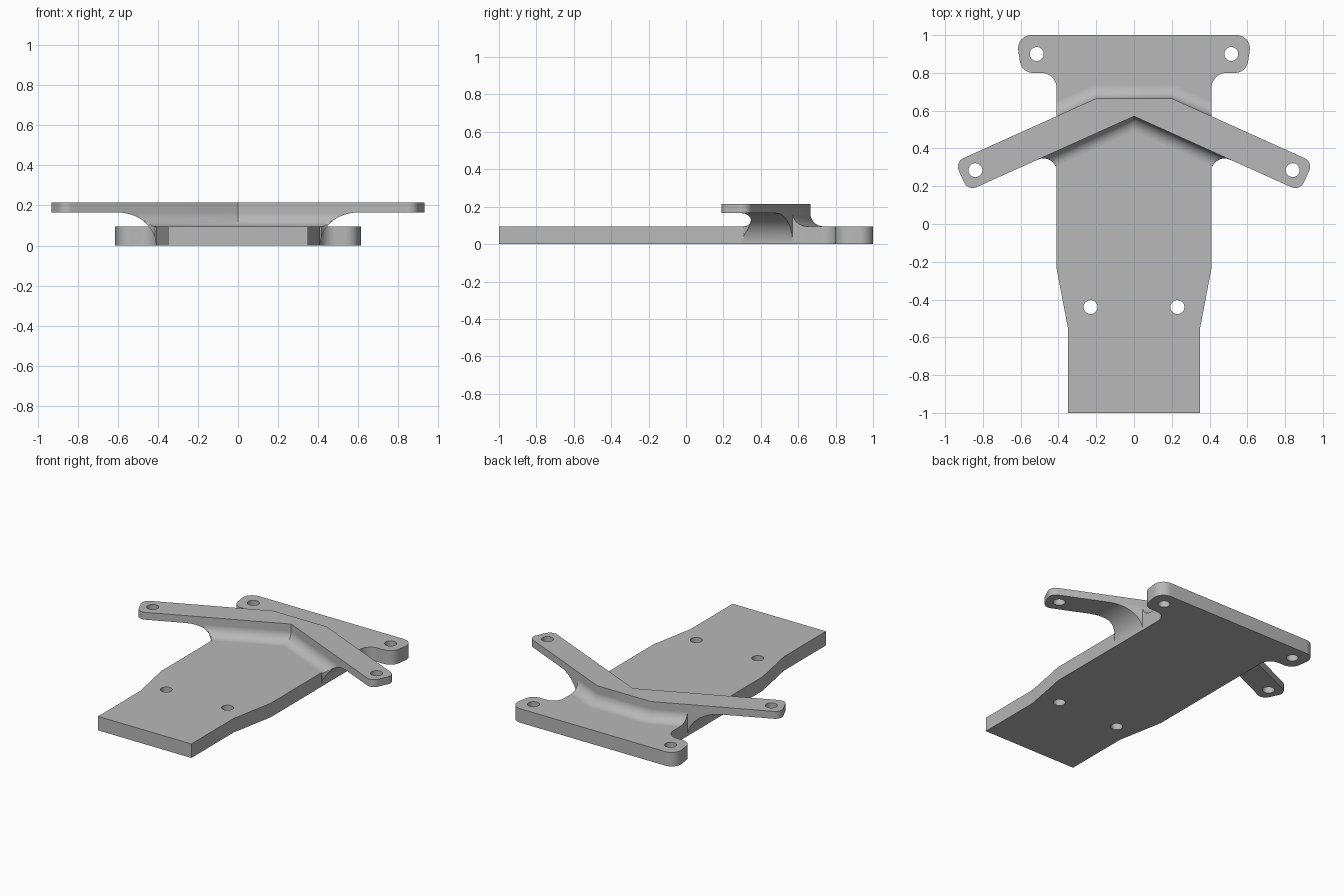
import bpy, bmesh
from math import sin, cos, tan, asin, pi, sqrt, radians
from mathutils import Vector

cube = bpy.data.objects.get("Cube")
if cube:
    bpy.data.objects.remove(cube)

# Main sizes
BASE_TOP, ARM_LOW, ARM_TOP = 0.095, 0.165, 0.215
HALF_W = 0.41            # half width of the base beside the web
SLOPE = 0.45             # sweep of the arms
STRETCH = sqrt(1 + SLOPE ** 2)
FILLET = ARM_LOW - BASE_TOP

grey = bpy.data.materials.new("plain_grey")
grey.use_nodes = True
grey.diffuse_color = (0.48, 0.48, 0.48, 1)
grey.node_tree.nodes["Principled BSDF"].inputs["Base Color"].default_value = grey.diffuse_color


def front_line(x):
    return 0.57 - SLOPE * x


def back_line(x):
    return 0.665 - SLOPE * (x - 0.2)


def finish(bm, name):
    bmesh.ops.remove_doubles(bm, verts=bm.verts, dist=0.00005)
    bmesh.ops.recalc_face_normals(bm, faces=bm.faces)
    mesh = bpy.data.meshes.new(name)
    bm.to_mesh(mesh)
    bm.free()
    mesh.materials.append(grey)
    obj = bpy.data.objects.new(name, mesh)
    bpy.context.collection.objects.link(obj)
    bpy.ops.object.select_all(action='DESELECT')
    obj.select_set(True)
    bpy.context.view_layer.objects.active = obj
    bpy.ops.object.shade_smooth_by_angle(angle=radians(30))
    return obj


def rounded(points, steps=10):
    """Half outline of (x, y, radius) corners, with arcs at the rounded ones."""
    out = []
    for i, (x, y, r) in enumerate(points):
        p = Vector((x, y))
        if not r:
            out.append(p)
            continue
        a = (Vector(points[i - 1][:2]) - p).normalized()
        b = (Vector(points[i + 1][:2]) - p).normalized()
        half = a.angle(b) / 2
        centre = p + (a + b).normalized() * r / sin(half)
        start = p + a * r / tan(half) - centre
        end = p + b * r / tan(half) - centre
        sweep = pi - 2 * half
        for k in range(steps + 1):
            t = k / steps
            out.append(centre + (start * sin((1 - t) * sweep)
                                 + end * sin(t * sweep)) / sin(sweep))
    return out


def mirrored(half):
    """Close a right half outline with its mirror image."""
    return half + [Vector((-p.x, p.y)) for p in reversed(half) if p.x > 0.0001]


def plate(name, half, holes, low, high):
    """Flat plate with mirrored outline and mirrored round holes."""
    bm = bmesh.new()
    loops = [mirrored(half)]
    for hx, hy in holes:
        for side in (1, -1):
            loops.append([Vector((side * hx + 0.037 * cos(k * pi / 16),
                                  hy + 0.037 * sin(k * pi / 16))) for k in range(32)])
    for loop in loops:
        vs = [bm.verts.new((p.x, p.y, low)) for p in loop]
        for i, v in enumerate(vs):
            bm.edges.new((vs[i - 1], v))
    bmesh.ops.triangle_fill(bm, edges=bm.edges[:], use_beauty=True, normal=(0, 0, 1))
    top = bmesh.ops.extrude_face_region(bm, geom=bm.faces[:])["geom"]
    bmesh.ops.translate(bm, vec=(0, 0, high - low),
                        verts=[g for g in top if isinstance(g, bmesh.types.BMVert)])
    return finish(bm, name)


# Base plate with rear mounting tabs
base = rounded([(0.35, -1, 0), (0.35, -0.55, 0), (HALF_W, -0.235, 0),
                (HALF_W, 0.80, 0.08), (0.595, 0.80, 0.07), (0.625, 1, 0.07), (0, 1, 0)])
plate("base_plate", base, [(0.515, 0.9), (0.23, -0.44)], 0, BASE_TOP)

# Swept arms
arms = rounded([(0, 0.57, 0), (0.878, front_line(0.878), 0.05),
                (0.949, back_line(0.949), 0.05), (0.2, 0.665, 0)])
plate("swept_arms", arms, [(0.84, 0.285)], ARM_LOW, ARM_TOP)


# Web joining the base to the arms, with fillets on every side
def corner_gap(x):
    """Depth of the upright fillet between the base side and the arm front."""
    cx = HALF_W + FILLET
    cy = front_line(cx) - FILLET * STRETCH
    if x > cx + FILLET * SLOPE / STRETCH:
        return 0
    return front_line(x) - cy - sqrt(max(0, FILLET ** 2 - (x - cx) ** 2))


def web_section(reach, front_off, back_off):
    half = [Vector((0, 0.57 - front_off * STRETCH))]
    for k in range(9):
        x = HALF_W + (reach - HALF_W) * k / 8
        half.append(Vector((x, front_line(x) - min(front_off * STRETCH, corner_gap(x)))))
    half.append(Vector((reach, back_line(reach))))
    half.append(Vector((HALF_W, back_line(HALF_W))))
    half.append(Vector((HALF_W, back_line(HALF_W) + back_off * STRETCH)))
    half.append(Vector((0.2 + 0.214 * back_off, 0.665 + back_off)))
    return mirrored(half)


split = asin(BASE_TOP / ARM_LOW)
levels = [(split * max(i, 0.05) / 8, False) for i in range(9)]
levels += [(split + (pi / 2 - split) * (i / 14) ** 2, True) for i in range(15)]

bm = bmesh.new()
rings = []
for angle, above in levels:
    z = ARM_LOW * sin(angle)
    reach = HALF_W + 0.19 * (1 - cos(angle))
    rise = min(max(z - BASE_TOP, 0), FILLET)
    off = FILLET - sqrt(max(0, FILLET ** 2 - (FILLET - rise) ** 2))
    section = web_section(reach, off if above else 1, off if above else 0) if above \
        else web_section(reach, FILLET, 0)
    rings.append([bm.verts.new((p.x, p.y, z)) for p in section])
for low, high in zip(rings, rings[1:]):
    for i in range(len(low)):
        bm.faces.new((low[i - 1], low[i], high[i], high[i - 1]))
bm.faces.new(rings[0])
bm.faces.new(rings[-1])
finish(bm, "arm_web")
